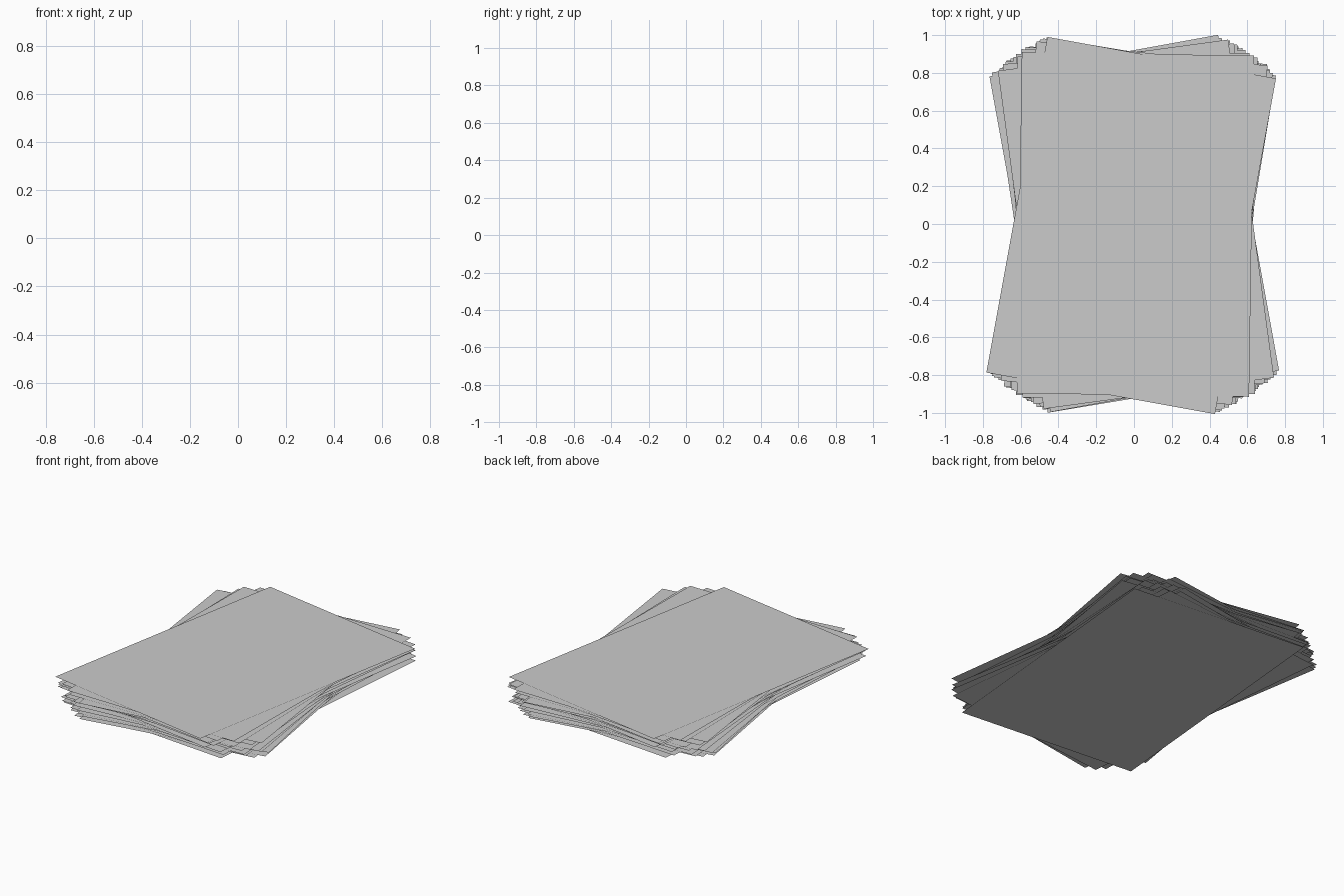
import bpy, math, random

cube = bpy.data.objects.get("Cube")
if cube:
    bpy.data.objects.remove(cube, do_unlink=True)

random.seed(7)
HALF_W, HALF_L = 0.615, 0.903
COUNT, HEIGHT, MAX_TURN = 25, 0.12, 10.3

paper = bpy.data.materials.new("paper_grey")
paper.use_nodes = True
colour = (0.6, 0.6, 0.6, 1)
paper.diffuse_color = colour
paper.node_tree.nodes["Principled BSDF"].inputs["Base Color"].default_value = colour


def add_sheet(index, turn, dx, dy):
    """One paper-thin sheet, turned and nudged on the pile."""
    mesh = bpy.data.meshes.new(f"sheet_{index + 1:02d}")
    a = math.radians(turn)
    corners = []
    for sx, sy in ((-1, -1), (1, -1), (1, 1), (-1, 1)):
        x, y = sx * HALF_W, sy * HALF_L
        corners.append((x * math.cos(a) - y * math.sin(a) + dx,
                        x * math.sin(a) + y * math.cos(a) + dy,
                        HEIGHT * index / (COUNT - 1)))
    mesh.from_pydata(corners, [], [(0, 1, 2, 3)])
    mesh.materials.append(paper)
    sheet = bpy.data.objects.new(mesh.name, mesh)
    bpy.context.collection.objects.link(sheet)


# Turns spread evenly over the range, in shuffled order; the top sheet turns clockwise
turns = [MAX_TURN * (2 * i / (COUNT - 1) - 1) for i in range(1, COUNT)]
random.shuffle(turns)
turns.append(-MAX_TURN)

# The pile of sheets
for i, turn in enumerate(turns):
    top = i == COUNT - 1
    dx = -0.015 if top else random.uniform(-0.012, 0.012)
    dy = -0.008 if top else random.uniform(-0.008, 0.008)
    add_sheet(i, turn, dx, dy)
